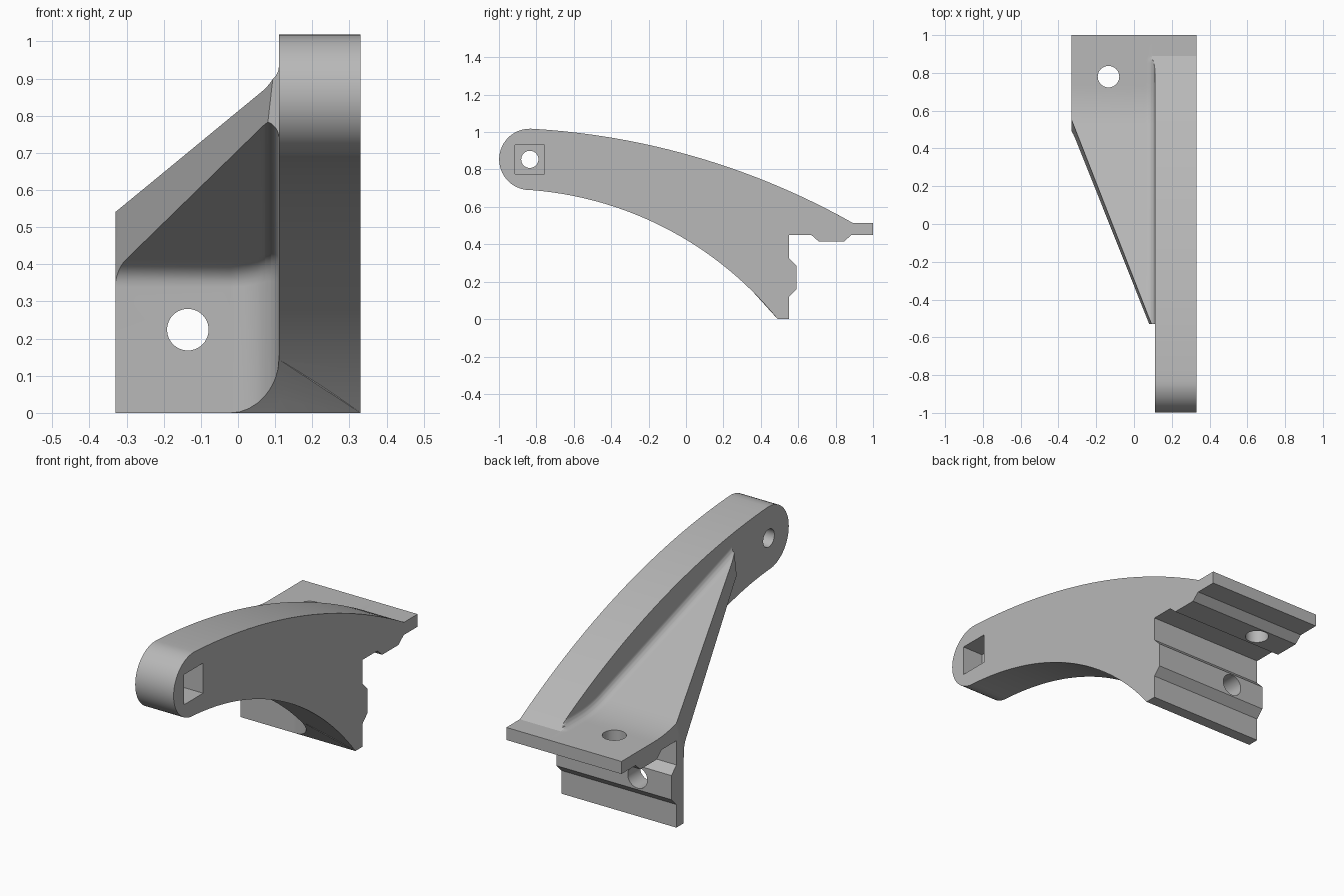
import bpy, bmesh, math
from mathutils import Vector, Matrix

if "Cube" in bpy.data.objects:
    bpy.data.objects.remove(bpy.data.objects["Cube"])

mat = bpy.data.materials.new("plain_grey")
mat.use_nodes = True
grey = (0.48, 0.48, 0.48, 1)
mat.diffuse_color = grey
mat.node_tree.nodes["Principled BSDF"].inputs["Base Color"].default_value = grey


def arch(a, b, c):
    """Height function of the circle through three (y, z) points."""
    d = 2 * (a[0] * (b[1] - c[1]) + b[0] * (c[1] - a[1]) + c[0] * (a[1] - b[1]))
    s = [p[0] ** 2 + p[1] ** 2 for p in (a, b, c)]
    cy = (s[0] * (b[1] - c[1]) + s[1] * (c[1] - a[1]) + s[2] * (a[1] - b[1])) / d
    cz = (s[0] * (c[0] - b[0]) + s[1] * (a[0] - c[0]) + s[2] * (b[0] - a[0])) / d
    r2 = (a[0] - cy) ** 2 + (a[1] - cz) ** 2
    return lambda y: cz + math.sqrt(max(0, r2 - (y - cy) ** 2))


arm_top = arch((-0.83, 1.018), (0, 0.882), (0.89, 0.515))
arm_under = arch((-0.83, 0.69), (0, 0.425), (0.49, 0))


def spread(a, b, n):
    return [a + (b - a) * i / n for i in range(n + 1)]


def finish(name, bm):
    bmesh.ops.recalc_face_normals(bm, faces=bm.faces)
    mesh = bpy.data.meshes.new(name)
    bm.to_mesh(mesh)
    bm.free()
    mesh.materials.append(mat)
    ob = bpy.data.objects.new(name, mesh)
    bpy.context.collection.objects.link(ob)
    return ob


def loft(sections):
    """Skin equal-length (y, z) rings placed at their x."""
    bm = bmesh.new()
    rings = [[bm.verts.new((x, y, z)) for y, z in pts] for x, pts in sections]
    n = len(rings[0])
    for a, b in zip(rings, rings[1:]):
        for i in range(n):
            j = (i + 1) % n
            bm.faces.new((a[i], a[j], b[j], b[i]))
    bm.faces.new(rings[0])
    bm.faces.new(rings[-1])
    return bm


# Curved arm with a rounded tip
tip_y, tip_z, tip_r = -0.835, 0.854, 0.164
outline = [(y, arm_top(y)) for y in spread(0.89, -0.83, 40)]
for a in spread(math.pi / 2, math.pi * 1.5, 28)[1:-1]:
    outline.append((tip_y + tip_r * math.cos(a), tip_z + tip_r * math.sin(a)))
outline += [(y, arm_under(y)) for y in spread(-0.83, 0.49, 40)]
outline += [(0.53, 0), (0.53, 0.42), (0.57, 0.48), (0.87, 0.48)]
arm = finish("support_arm", loft([(0.11, outline), (0.33, outline)]))


# Mounting bracket and tapered web, with fillets growing towards the arm
def web_top(y):
    if y < 0.53:
        return 0.547 - 0.322 * (y - 0.53)
    return 0.515 + 0.0322 * max(0, (0.73 - y) / 0.2) ** 2


def web_under(y):
    return 0.385 - 0.389 * (y - 0.5)


SMALL, LARGE, SIDE, NOSE = 0.045, 0.13, 0.11, -0.53
RAILS = [(1, 0.515), (1, 0.45), (0.885, 0.45), (0.845, 0.415), (0.71, 0.415),
         (0.67, 0.45), (0.55, 0.45), (0.55, 0.325), (0.59, 0.285),
         (0.59, 0.16), (0.55, 0.12), (0.55, 0)]


def rise(x, r):
    t = min(r, max(0, x - (SIDE - r)))
    return r - math.sqrt(r * r - t * t)


def ring(x):
    hs, hv = (rise(x, SMALL), rise(x, LARGE)) if x <= SIDE else (0, 0)
    front = 0.49 - hv
    pts = list(RAILS)
    pts += [(y, arm_under(y)) for y in spread(0.49, front, 6)]
    corner = web_under(front) - hs
    end = (front - 0.06, web_under(front - 0.06) - hs)
    for t in spread(0, 1, 6):
        u, v, w = (1 - t) ** 2, 2 * t * (1 - t), t * t
        pts.append((u * front + v * front + w * end[0],
                    u * (corner - 0.05) + v * corner + w * end[1]))
    pts.append((NOSE, web_under(NOSE) - hs))
    for y in [NOSE, 0.3] + spread(0.53, 0.73, 8) + spread(0.75, 0.89, 7):
        pts.append((y, max(0.515, min(web_top(y) + hs, arm_top(y)))))
    return pts


stations = {-0.33, SIDE, 0.33}
for r in (SMALL, LARGE):
    for a in spread(0, math.pi / 2, 8):
        stations.add(round(SIDE - r + r * math.sin(a), 4))
bm = loft([(x, ring(x)) for x in sorted(stations)])
bmesh.ops.remove_doubles(bm, verts=bm.verts, dist=1e-5)
bmesh.ops.dissolve_degenerate(bm, edges=bm.edges, dist=1e-5)

# Slanted trim along the free edge of the web
a, b, c = Vector((-0.33, 0.55, 0.54)), Vector((0.065, -0.46, 0.865)), Vector((-0.33, 0.5, 0.385))
normal = (b - a).cross(c - a).normalized()
if normal.y > 0:
    normal.negate()
cut = bmesh.ops.bisect_plane(bm, geom=bm.verts[:] + bm.edges[:] + bm.faces[:],
                             plane_co=a, plane_no=normal, clear_outer=True)
rim = [e for e in cut["geom_cut"] if isinstance(e, bmesh.types.BMEdge) and e.is_valid]
bmesh.ops.holes_fill(bm, edges=[e for e in rim if e.is_boundary], sides=0)
warped = [f for f in bm.faces if len(f.verts) == 4]
bmesh.ops.triangulate(bm, faces=warped)
body = finish("arm_bracket", bm)


def combine(other, operation):
    mod = body.modifiers.new(operation.lower(), "BOOLEAN")
    mod.operation, mod.solver, mod.object = operation, "EXACT", other
    bpy.context.view_layer.objects.active = body
    bpy.ops.object.modifier_apply(modifier=mod.name)
    bpy.data.objects.remove(other)


def drill(centre, axis, radius, depth):
    bm = bmesh.new()
    turn = Vector((0, 0, 1)).rotation_difference(Vector(axis)).to_matrix().to_4x4()
    bmesh.ops.create_cone(bm, cap_ends=True, segments=40, radius1=radius,
                          radius2=radius, depth=depth,
                          matrix=Matrix.Translation(centre) @ turn)
    combine(finish("hole_cutter", bm), "DIFFERENCE")


combine(arm, "UNION")

# Bolt holes, pivot hole and square nut pocket
drill((-0.135, 0.55, 0.224), (0, 1, 0), 0.056, 0.3)
drill((-0.135, 0.78, 0.46), (0, 0, 1), 0.057, 0.3)
drill((0.22, tip_y, tip_z), (1, 0, 0), 0.046, 0.5)
bm = bmesh.new()
bmesh.ops.create_cube(bm, size=1, matrix=Matrix.Translation((0.33, tip_y, tip_z))
                      @ Matrix.Diagonal((0.24, 0.156, 0.156, 1)))
combine(finish("pocket_cutter", bm), "DIFFERENCE")

# Smooth curves with crisp edges
bpy.ops.object.select_all(action="DESELECT")
body.select_set(True)
bpy.context.view_layer.objects.active = body
bpy.ops.object.shade_smooth_by_angle(angle=math.radians(25))
weighted = body.modifiers.new("even_shading", "WEIGHTED_NORMAL")
weighted.keep_sharp = True
